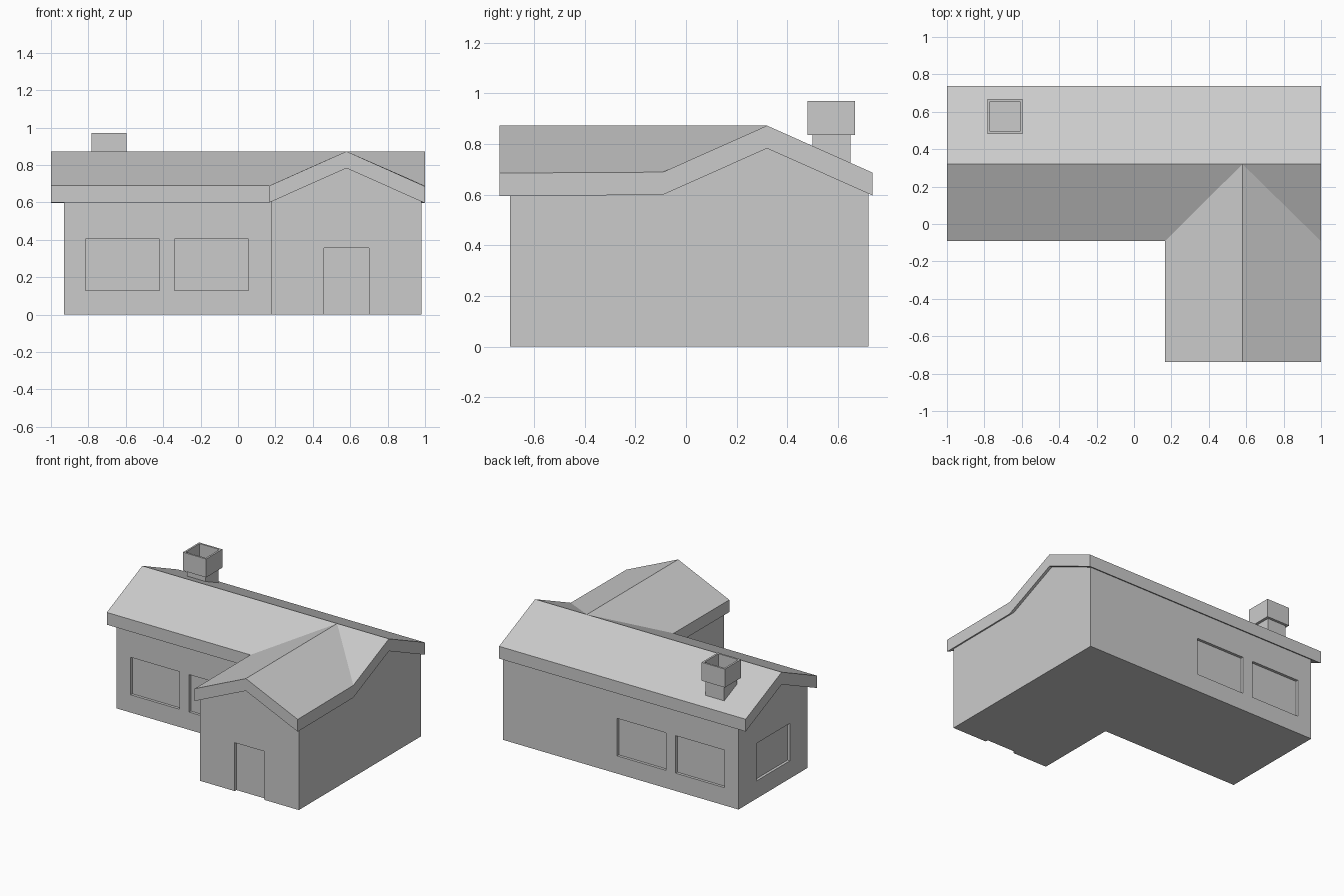
import bpy, bmesh
from mathutils import Matrix, Vector

if "Cube" in bpy.data.objects:
    bpy.data.objects.remove(bpy.data.objects["Cube"])

RIDGE_X, RIDGE_Y = 0.58, 0.32      # ridge lines of wing and main block
RIDGE_Z, SLOPE, THICK = 0.873, 0.446, 0.09


def new_object(name, bm):
    bmesh.ops.recalc_face_normals(bm, faces=bm.faces[:])
    mesh = bpy.data.meshes.new(name)
    bm.to_mesh(mesh)
    bm.free()
    ob = bpy.data.objects.new(name, mesh)
    bpy.context.collection.objects.link(ob)
    return ob


def add_box(bm, x0, x1, y0, y1, z0, z1):
    size = Vector((x1 - x0, y1 - y0, z1 - z0))
    mid = Vector((x0 + x1, y0 + y1, z0 + z1)) / 2
    bmesh.ops.create_cube(bm, size=1, matrix=Matrix.Translation(mid) @ Matrix.Diagonal(size.to_4d()))


def gabled_block(name, left, right, wing, back, front, wing_front, ridge_z, drop=None):
    """L-shaped cross-gable sheet, extruded down by drop (or to the ground)."""
    plan = dict(
        A=(left, back), B=(right, back), C=(right, RIDGE_Y), D=(left, RIDGE_Y),
        E=(left, front), F=(wing, front), G=(RIDGE_X, RIDGE_Y), H=(right, front),
        I=(wing, wing_front), J=(RIDGE_X, wing_front), K=(right, wing_front))
    bm = bmesh.new()
    v = {k: bm.verts.new((x, y, ridge_z - SLOPE * min(abs(x - RIDGE_X), abs(y - RIDGE_Y))))
         for k, (x, y) in plan.items()}
    faces = [bm.faces.new([v[k] for k in f]) for f in ("ABCGD", "DGFE", "GCH", "FGJI", "JGHK")]
    ext = bmesh.ops.extrude_face_region(bm, geom=faces, use_keep_orig=True)
    for e in ext["geom"]:
        if isinstance(e, bmesh.types.BMVert):
            e.co.z = 0 if drop is None else e.co.z - drop
    return new_object(name, bm)


# Roof slab and walls
gabled_block("roof", -1.0, 1.0, 0.165, 0.737, -0.092, -0.737, RIDGE_Z, THICK)
walls = gabled_block("walls", -0.93, 0.98, 0.18, 0.72, -0.08, -0.695, RIDGE_Z - THICK + 0.01)

# Recessed windows and door
D = 0.02
bm = bmesh.new()
for x0, x1 in ((-0.815, -0.42), (-0.34, 0.055)):
    for wall_y in (-0.08, 0.72):
        add_box(bm, x0, x1, wall_y - D, wall_y + D, 0.13, 0.405)
add_box(bm, -0.93 - D, -0.93 + D, 0.125, 0.51, 0.13, 0.405)
add_box(bm, 0.46, 0.70, -0.695 - D, -0.695 + D, -0.1, 0.355)
cutter = new_object("openings_cutter", bm)
cutter.hide_render = True
cutter.hide_set(True)
mod = walls.modifiers.new("openings", 'BOOLEAN')
mod.operation = 'DIFFERENCE'
mod.solver = 'EXACT'
mod.object = cutter

# Chimney stem
bm = bmesh.new()
add_box(bm, -0.765, -0.615, 0.50, 0.65, 0.68, 0.837)
new_object("chimney_stem", bm)

# Chimney cap with open flue
bm = bmesh.new()
add_box(bm, -0.783, -0.595, 0.48, 0.668, 0.835, 0.97)
bm.faces.ensure_lookup_table()
top = max(bm.faces, key=lambda f: f.calc_center_median().z)
bmesh.ops.inset_region(bm, faces=[top], thickness=0.019)
ext = bmesh.ops.extrude_discrete_faces(bm, faces=[top])
bmesh.ops.translate(bm, verts=ext["faces"][0].verts[:], vec=(0, 0, -0.13))
new_object("chimney_cap", bm)
